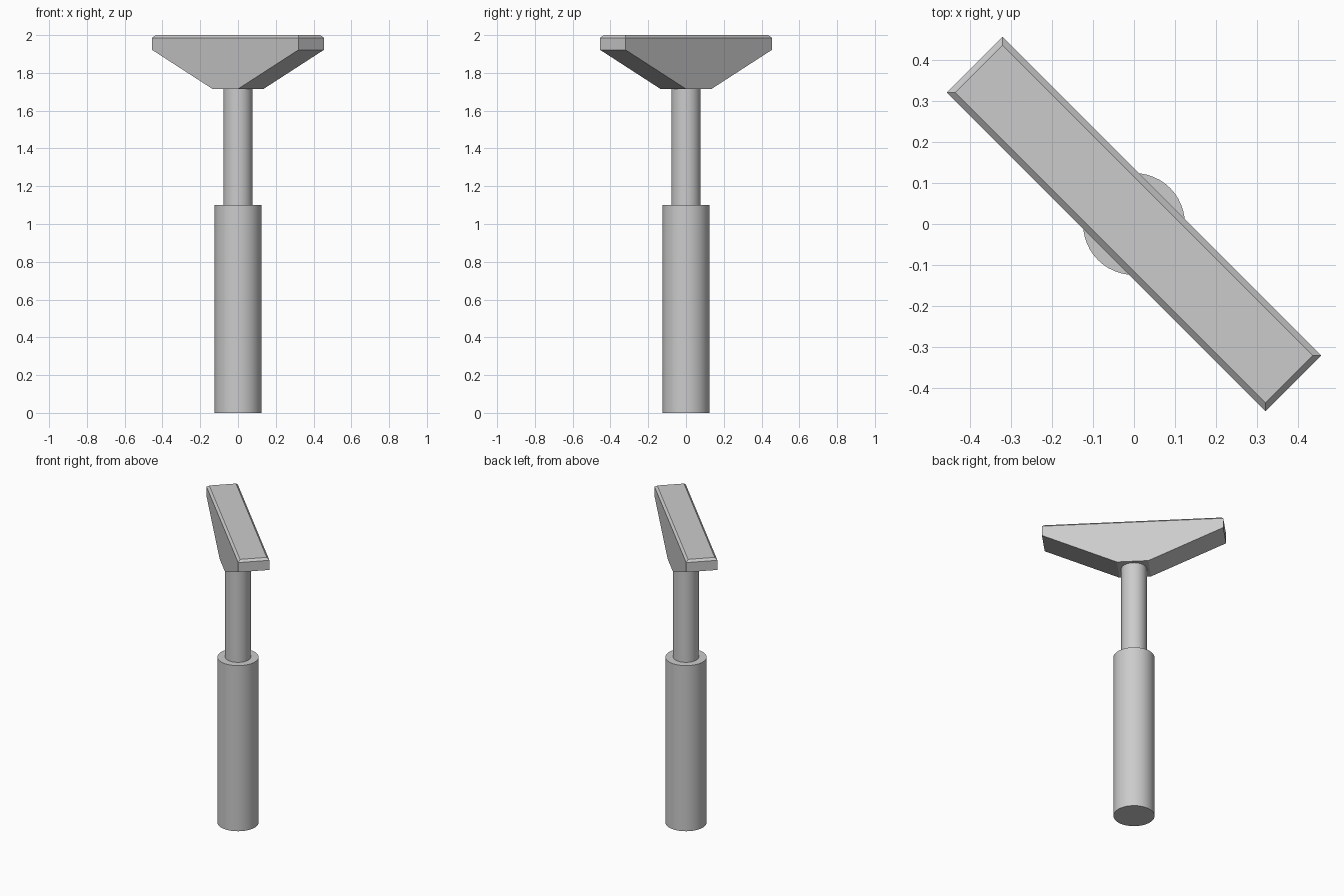
import bpy, bmesh, math

cube = bpy.data.objects.get("Cube")
if cube:
    bpy.data.objects.remove(cube, do_unlink=True)

GREY = (0.6, 0.6, 0.6, 1)
mat = bpy.data.materials.new("plain grey")
mat.use_nodes = True
mat.diffuse_color = GREY
mat.node_tree.nodes["Principled BSDF"].inputs["Base Color"].default_value = GREY


def cylinder(name, radius, bottom, top):
    bpy.ops.mesh.primitive_cylinder_add(
        vertices=48, radius=radius, depth=top - bottom,
        location=(0, 0, (bottom + top) / 2))
    ob = bpy.context.object
    ob.name = name
    ob.data.materials.append(mat)
    bpy.ops.object.shade_smooth_by_angle(angle=math.radians(30))
    return ob


# Grip and thinner stem
cylinder("handle", 0.124, 0, 1.1)
cylinder("stem", 0.077, 1.09, 1.73)

# Flared head: stacked rectangles (half length, half width, height)
sections = [(0.0955, 0.0955, 1.715), (0.548, 0.0955, 1.922),
            (0.548, 0.0955, 1.986), (0.534, 0.0815, 2.0)]
bm = bmesh.new()
rings = [[bm.verts.new((sx * l, sy * w, z))
          for sx, sy in ((-1, -1), (1, -1), (1, 1), (-1, 1))]
         for l, w, z in sections]
for low, high in zip(rings, rings[1:]):
    for i in range(4):
        j = (i + 1) % 4
        bm.faces.new((low[i], low[j], high[j], high[i]))
bm.faces.new(rings[0][::-1])
bm.faces.new(rings[-1])
bmesh.ops.recalc_face_normals(bm, faces=bm.faces)
mesh = bpy.data.meshes.new("head")
bm.to_mesh(mesh)
bm.free()
mesh.materials.append(mat)
head = bpy.data.objects.new("head", mesh)
bpy.context.collection.objects.link(head)

# Head sits diagonally across the stem
head.rotation_euler.z = math.radians(-45)
